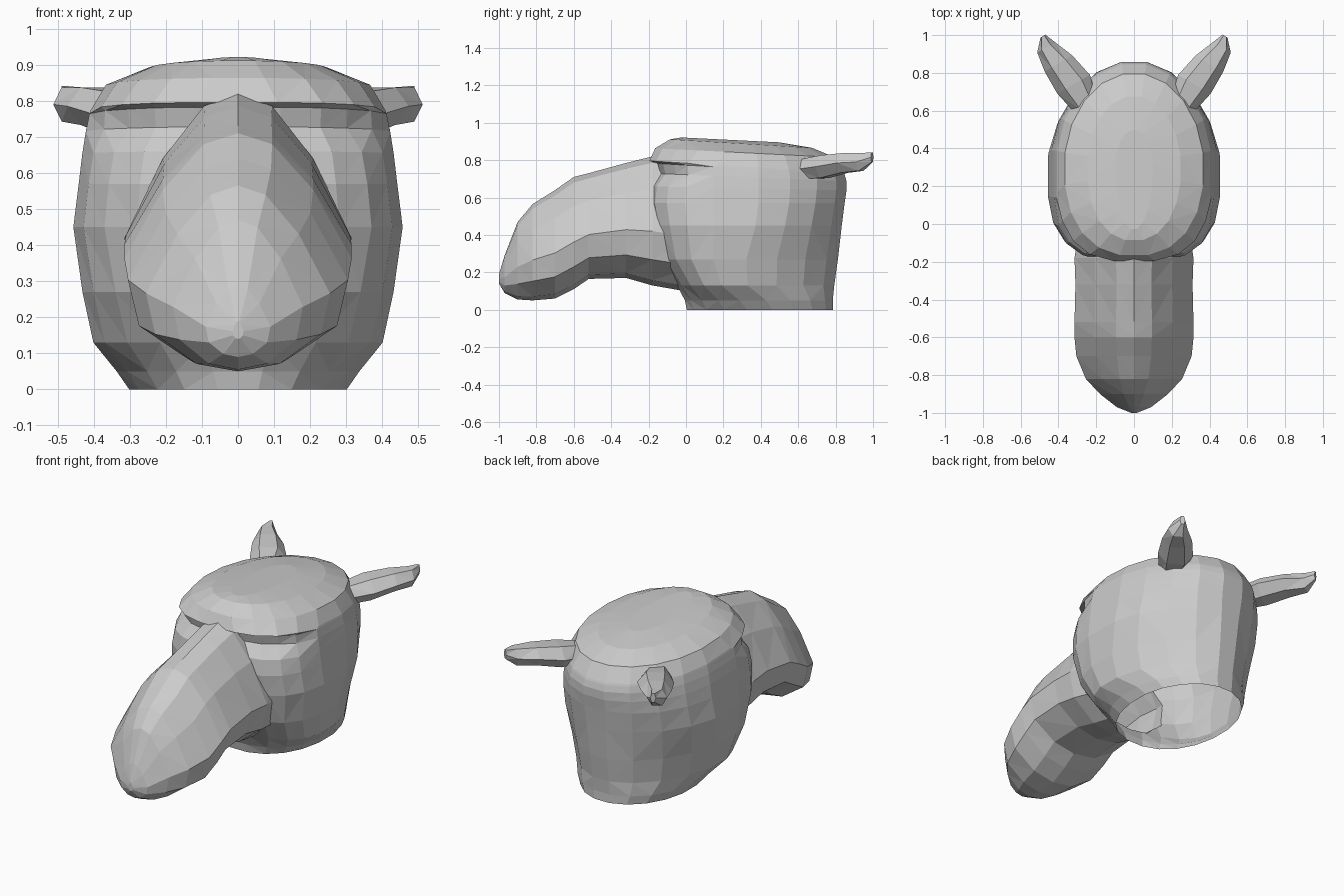
import bpy, bmesh, math
from mathutils import Vector

if "Cube" in bpy.data.objects:
    bpy.data.objects.remove(bpy.data.objects["Cube"])


def loft(name, rings):
    """Skin a list of equal-length rings into one closed flat-shaded object."""
    bm = bmesh.new()
    vs = [[bm.verts.new(p) for p in r] for r in rings]
    n = len(vs[0])
    for a, b in zip(vs, vs[1:]):
        for i in range(n):
            j = (i + 1) % n
            bm.faces.new((a[i], a[j], b[j], b[i]))
    bm.faces.new(vs[0])
    bm.faces.new(vs[-1])
    bmesh.ops.recalc_face_normals(bm, faces=bm.faces)
    bmesh.ops.triangulate(bm, faces=bm.faces)
    me = bpy.data.meshes.new(name)
    bm.to_mesh(me)
    bm.free()
    ob = bpy.data.objects.new(name, me)
    bpy.context.collection.objects.link(ob)
    return ob


def head_ring(z, front, back, hw, fe=3.2, be=2.0, tilt=0, notch=0, wide=0.3, n=20):
    """Horizontal section: squarer at the face (fe), rounder at the nape (be)."""
    pts = []
    for i in range(n):
        a = 2 * math.pi * (i + 0.5) / n
        c, s = math.cos(a), math.sin(a)
        e = 2 / (fe if s < 0 else be)
        k = 1 - notch * min(1, max(0, -s - 0.25) * 2.5)
        ry = wide - front if s < 0 else back - wide
        x = k * hw * math.copysign(abs(c) ** e, c)
        y = wide + k * ry * math.copysign(abs(s) ** e, s)
        pts.append((x, y, z - tilt * (y - wide)))
    return pts


# Skull, cheeks and neck stub, with eye sockets notched under the brow
skull = [
    head_ring(0.00, 0.00, 0.79, 0.305, fe=2.2, wide=0.4),
    head_ring(0.05, -0.01, 0.79, 0.34, fe=2.3, wide=0.36),
    head_ring(0.13, -0.05, 0.80, 0.405, fe=2.5, be=1.8, wide=0.26),
    head_ring(0.27, -0.14, 0.82, 0.435, fe=2.8, be=1.8, wide=0.25),
    head_ring(0.45, -0.18, 0.84, 0.46, be=1.85),
    head_ring(0.57, -0.20, 0.855, 0.445, be=2.0),
    head_ring(0.65, -0.20, 0.865, 0.435, notch=0.02, tilt=0.02),
    head_ring(0.71, -0.20, 0.865, 0.425, notch=0.12, tilt=0.04),
    head_ring(0.755, -0.20, 0.855, 0.415, notch=0.09, tilt=0.06),
    head_ring(0.766, -0.20, 0.85, 0.412, fe=2.8, tilt=0.06),
    head_ring(0.84, -0.17, 0.80, 0.37, fe=2.3, tilt=0.05),
    head_ring(0.888, -0.09, 0.68, 0.25, fe=2.2, tilt=0.06),
    head_ring(0.905, -0.03, 0.50, 0.10, fe=2.0, tilt=0.05),
]
head = loft("head", skull)

# Muzzle: egg-shaped sections along y (y, top, bottom, half width)
half = [(0, 1), (.3, .95), (.66, .74), (1, .42), (.9, .2), (.45, .04), (0, 0)]
outline = half + [(-x, h) for x, h in reversed(half[1:-1])]
sections = [
    (-1.00, 0.19, 0.14, 0.015),
    (-0.97, 0.29, 0.09, 0.09),
    (-0.90, 0.47, 0.055, 0.18),
    (-0.82, 0.565, 0.05, 0.255),
    (-0.70, 0.64, 0.06, 0.305),
    (-0.60, 0.71, 0.11, 0.315),
    (-0.52, 0.73, 0.165, 0.315),
    (-0.32, 0.785, 0.17, 0.31),
    (-0.18, 0.82, 0.13, 0.315),
    (0.05, 0.80, 0.09, 0.28),
]
parts = [loft("muzzle", [[(x * w, y, b + h * (t - b)) for x, h in outline]
                         for y, t, b, w in sections])]

# Ears: flattened tapering horns pointing out and back
ear_path = [
    ((0.25, 0.62, 0.75), 0.07, 0.06),
    ((0.32, 0.74, 0.765), 0.10, 0.07),
    ((0.40, 0.85, 0.785), 0.085, 0.06),
    ((0.465, 0.935, 0.79), 0.055, 0.055),
    ((0.482, 0.995, 0.815), 0.015, 0.03),
]
across = Vector((0.86, -0.5, 0))
for side, label in ((1, "left"), (-1, "right")):
    rings = []
    for centre, w, h in ear_path:
        ring = []
        for i in range(6):
            a = math.tau * i / 6
            p = Vector(centre) + across * (w * math.cos(a))
            p.z += h * math.sin(a)
            ring.append((p.x * side, p.y, p.z))
        rings.append(ring)
    parts.append(loft("ear_" + label, rings))

# Merge everything into one skin
for part in parts:
    mod = head.modifiers.new("join_" + part.name, 'BOOLEAN')
    mod.operation = 'UNION'
    mod.solver = 'EXACT'
    mod.object = part
deps = bpy.context.evaluated_depsgraph_get()
skin = bpy.data.meshes.new_from_object(head.evaluated_get(deps))
head.modifiers.clear()
head.data = skin
for part in parts:
    bpy.data.objects.remove(part)

# The neck is open underneath
bm = bmesh.new()
bm.from_mesh(skin)
base = [f for f in bm.faces if all(v.co.z < 0.001 for v in f.verts)]
bmesh.ops.delete(bm, geom=base, context='FACES')
bm.to_mesh(skin)
bm.free()
